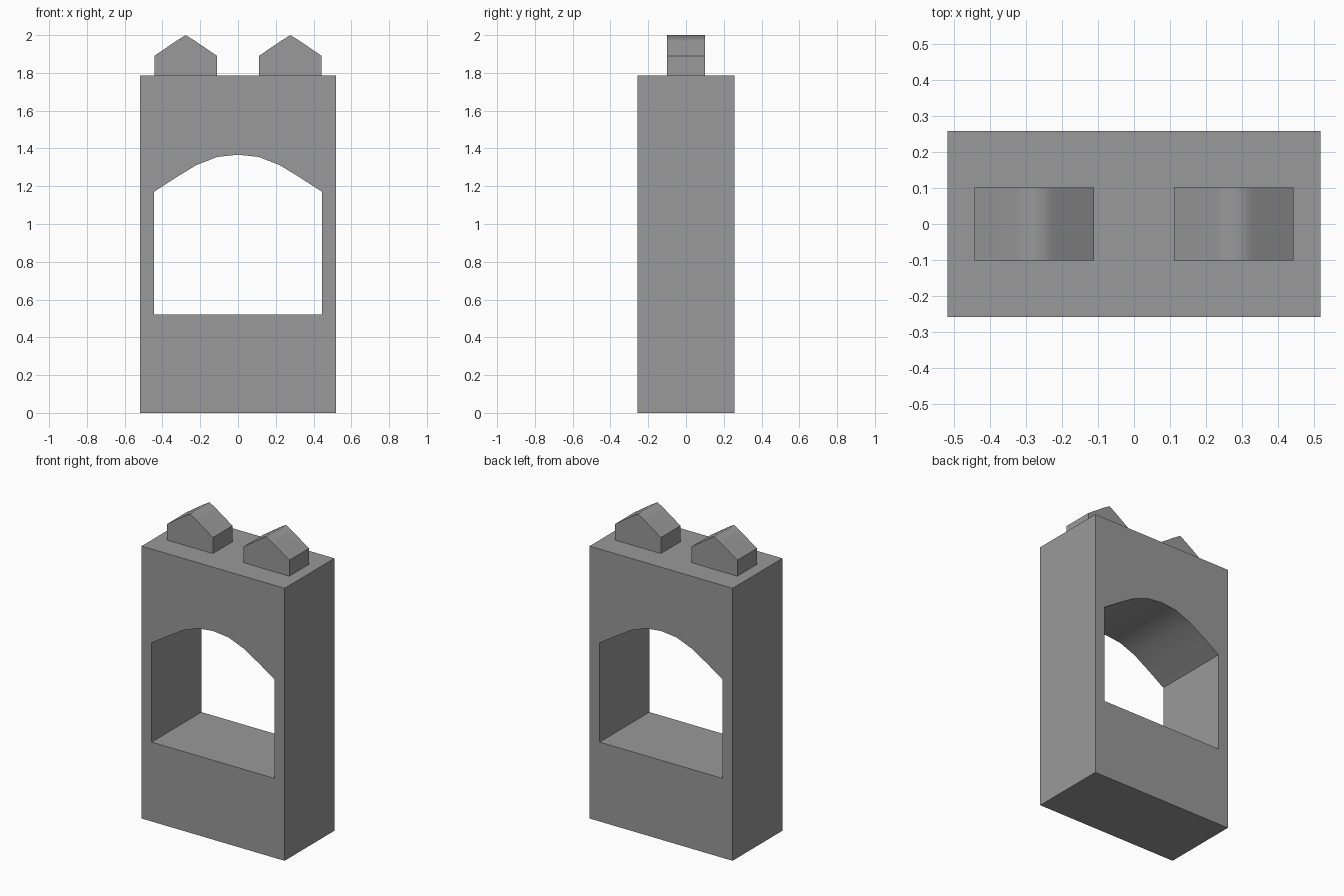
import bpy
import bmesh
from mathutils import Vector

cube = bpy.data.objects.get("Cube")
if cube:
    bpy.data.objects.remove(cube, do_unlink=True)

GREY = (0.32, 0.32, 0.32, 1.0)
stone = bpy.data.materials.new("mid_grey")
stone.use_nodes = True
stone.diffuse_color = GREY
stone.node_tree.nodes["Principled BSDF"].inputs["Base Color"].default_value = GREY


def prism(name, loops, depth, centre_x, is_curved):
    """Fill the x-z outlines (the first is outer, others are holes) and extrude along y."""
    bm = bmesh.new()
    edges = []
    for loop in loops:
        verts = [bm.verts.new((x + centre_x, -depth / 2, z)) for x, z in loop]
        edges += [bm.edges.new((a, b)) for a, b in zip(verts, verts[1:] + verts[:1])]
    bmesh.ops.triangle_fill(bm, edges=edges, use_beauty=True, normal=(0, -1, 0))
    out = bmesh.ops.extrude_face_region(bm, geom=bm.faces[:], use_keep_orig=True)
    moved = [g for g in out["geom"] if isinstance(g, bmesh.types.BMVert)]
    bmesh.ops.translate(bm, verts=moved, vec=Vector((0, depth, 0)))
    bmesh.ops.recalc_face_normals(bm, faces=bm.faces[:])
    # Smooth only the curved faces, with crisp borders around them
    for face in bm.faces:
        face.smooth = is_curved(face)
    for edge in bm.edges:
        edge.smooth = all(f.smooth for f in edge.link_faces)
    mesh = bpy.data.meshes.new(name)
    bm.to_mesh(mesh)
    bm.free()
    mesh.materials.append(stone)
    obj = bpy.data.objects.new(name, mesh)
    bpy.context.collection.objects.link(obj)
    return obj


def mirrored(half):
    """Complete an outline from its right half, which ends on the centre line."""
    return half + [(-x, z) for x, z in reversed(half[:-1])]


# Upright block with an arched opening through it
outer = mirrored([(0.518, 0), (0.518, 1.785), (0, 1.785)])
opening = mirrored([(0.445, 0.52), (0.445, 1.17), (0.33, 1.245),
                    (0.22, 1.312), (0.11, 1.355), (0, 1.367)])
prism("arched_block", [outer, opening], 0.515, 0,
      lambda f: f.normal.z < -0.5 and f.calc_center_median().z > 1)

# Two small gabled blocks on top, with softly shaded ridges
gable = mirrored([(0.166, 1.785), (0.166, 1.89), (0.05, 1.969), (0, 2.0)])
for side, x in (("left", 0.277), ("right", -0.277)):
    prism(f"{side}_gable", [gable], 0.203, x,
          lambda f: f.normal.z > 0.2)
